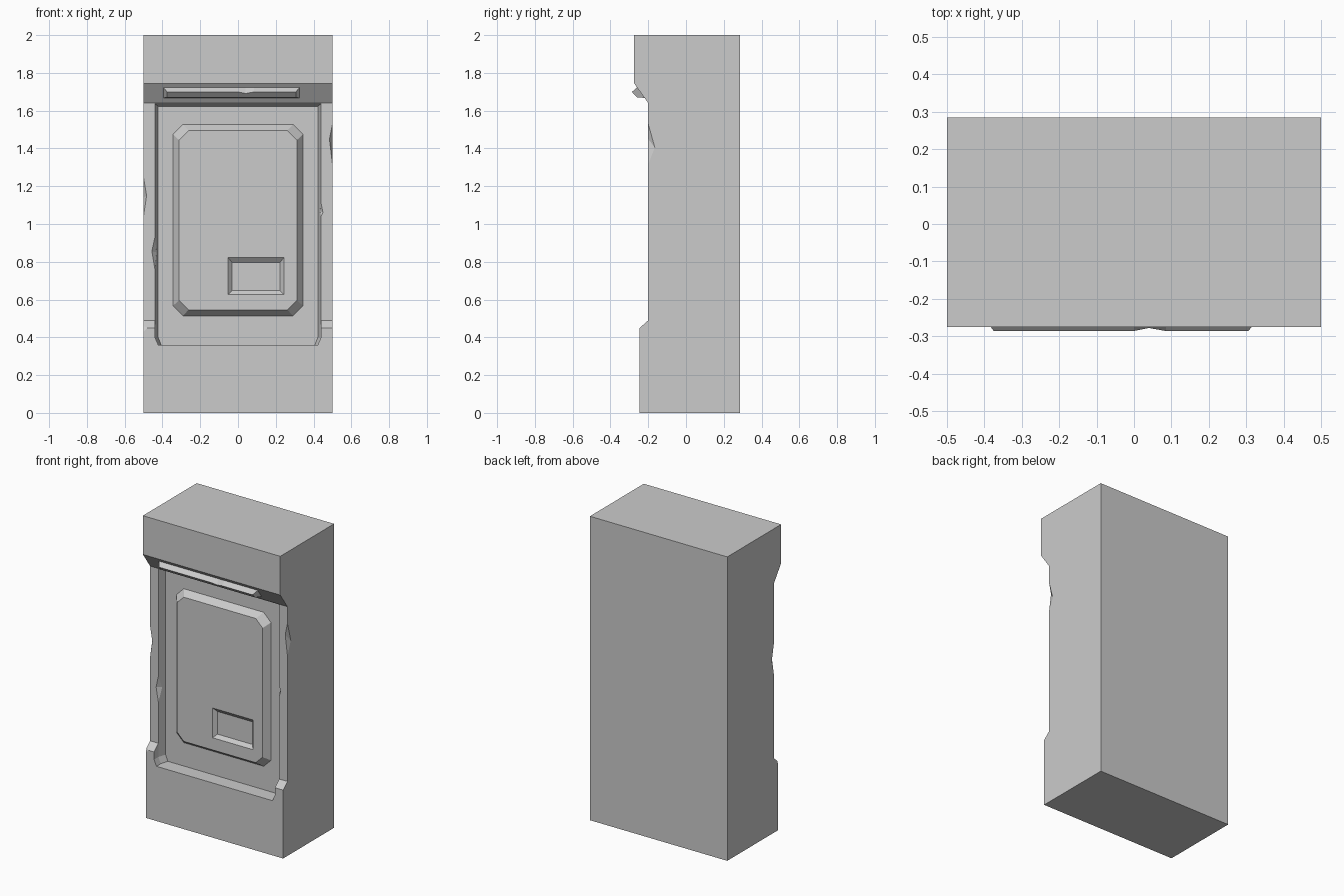
import bpy, bmesh

if "Cube" in bpy.data.objects:
    bpy.data.objects.remove(bpy.data.objects["Cube"])


def make(name, bm):
    bmesh.ops.recalc_face_normals(bm, faces=bm.faces)
    mesh = bpy.data.meshes.new(name)
    bm.to_mesh(mesh)
    bm.free()
    obj = bpy.data.objects.new(name, mesh)
    bpy.context.collection.objects.link(obj)
    return obj


def loft(name, rings):
    """Skin matching rings of points and cap both ends."""
    bm = bmesh.new()
    loops = [[bm.verts.new(p) for p in ring] for ring in rings]
    n = len(loops[0])
    for a, b in zip(loops, loops[1:]):
        for i in range(n):
            j = (i + 1) % n
            bm.faces.new((a[i], a[j], b[j], b[i]))
    bm.faces.new(loops[0])
    bm.faces.new(loops[-1])
    return make(name, bm)


def hull(name, points):
    bm = bmesh.new()
    verts = [bm.verts.new(p) for p in points]
    bmesh.ops.convex_hull(bm, input=verts)
    return make(name, bm)


def cut(target, cutter):
    cutter.hide_render = True
    mod = target.modifiers.new("cut", 'BOOLEAN')
    mod.operation = 'DIFFERENCE'
    mod.solver = 'EXACT'
    mod.object = cutter
    bpy.context.view_layer.objects.active = target
    bpy.ops.object.modifier_apply(modifier=mod.name)
    bpy.data.objects.remove(cutter, do_unlink=True)


def rect(x0, x1, z0, z1, y, c=0.0):
    """Rectangle facing the front, with optional clipped corners."""
    if not c:
        return [(x0, y, z0), (x1, y, z0), (x1, y, z1), (x0, y, z1)]
    return [(x0 + c, y, z0), (x1 - c, y, z0), (x1, y, z0 + c), (x1, y, z1 - c),
            (x1 - c, y, z1), (x0 + c, y, z1), (x0, y, z1 - c), (x0, y, z0 + c)]


# Cabinet body: side profile extruded across the width
profile = [(0.285, 0), (-0.245, 0), (-0.245, 0.45), (-0.2, 0.49), (-0.2, 1.64),
           (-0.275, 1.745), (-0.275, 2), (0.285, 2)]
body = loft("cabinet_body", [[(x, y, z) for y, z in profile] for x in (-0.5, 0.5)])


# Front recess with sloped walls and clipped lower corners
def opening(y, w, foot, top):
    half = [(foot, 0.36), (w, 0.40), (w, top)]
    return [(x, y, z) for x, z in half] + [(-x, y, z) for x, z in reversed(half)]


cut(body, loft("recess_cutter", [opening(-0.3, 0.44, 0.422, 1.638),
                                 opening(-0.2, 0.44, 0.422, 1.638),
                                 opening(-0.148, 0.423, 0.407, 1.622)]))

# Worn chips along the vertical edges:
# edge x, low z, high z, chip x, chip z, side x, side y, side z, outward direction
chips = [(0.5, 1.315, 1.53, 0.484, 1.45, 0.5, -0.165, 1.405, 1),
         (-0.5, 1.04, 1.247, -0.484, 1.15, -0.5, -0.178, 1.14, -1),
         (-0.44, 0.76, 0.93, -0.456, 0.855, -0.431, -0.172, 0.85, 1),
         (0.44, 1.04, 1.11, 0.45, 1.06, 0.434, -0.18, 1.07, -1)]
for ex, z0, z1, px, pz, qx, qy, qz, out in chips:
    cut(body, hull("chip_cutter", [(ex, -0.2, z0), (ex, -0.2, z1), (px, -0.2, pz),
                                   (qx, qy, qz), (ex + 0.04 * out, -0.24, pz)]))
# Chipped corner on the left ledge
cut(body, hull("chip_cutter", [(-0.5, -0.245, 0.43), (-0.48, -0.245, 0.45),
                               (-0.5, -0.234, 0.46), (-0.53, -0.275, 0.46)]))

# Raised door panel with bevelled rim
panel = loft("door_panel", [rect(-0.344, 0.344, 0.514, 1.527, -0.14, 0.053),
                            rect(-0.344, 0.344, 0.514, 1.527, -0.148, 0.053),
                            rect(-0.312, 0.312, 0.546, 1.495, -0.19, 0.05)])

# Shallow pocket in the door
cut(panel, loft("pocket_cutter", [rect(-0.053, 0.243, 0.626, 0.822, -0.25),
                                  rect(-0.053, 0.243, 0.626, 0.822, -0.19),
                                  rect(-0.031, 0.222, 0.647, 0.796, -0.168)]))


# Light bar under the overhang, with a nick in its outer edge
def bar(x, taper=0.0, nick=0.0):
    return [(x, -0.257, 1.726), (x, -0.215, 1.667), (x + taper, -0.259, 1.671),
            (x + taper, -0.286 + nick, 1.699 - nick)]


loft("light_bar", [bar(-0.397, 0.022), bar(0.0), bar(0.04, nick=0.008),
                   bar(0.085), bar(0.328, -0.022)])
